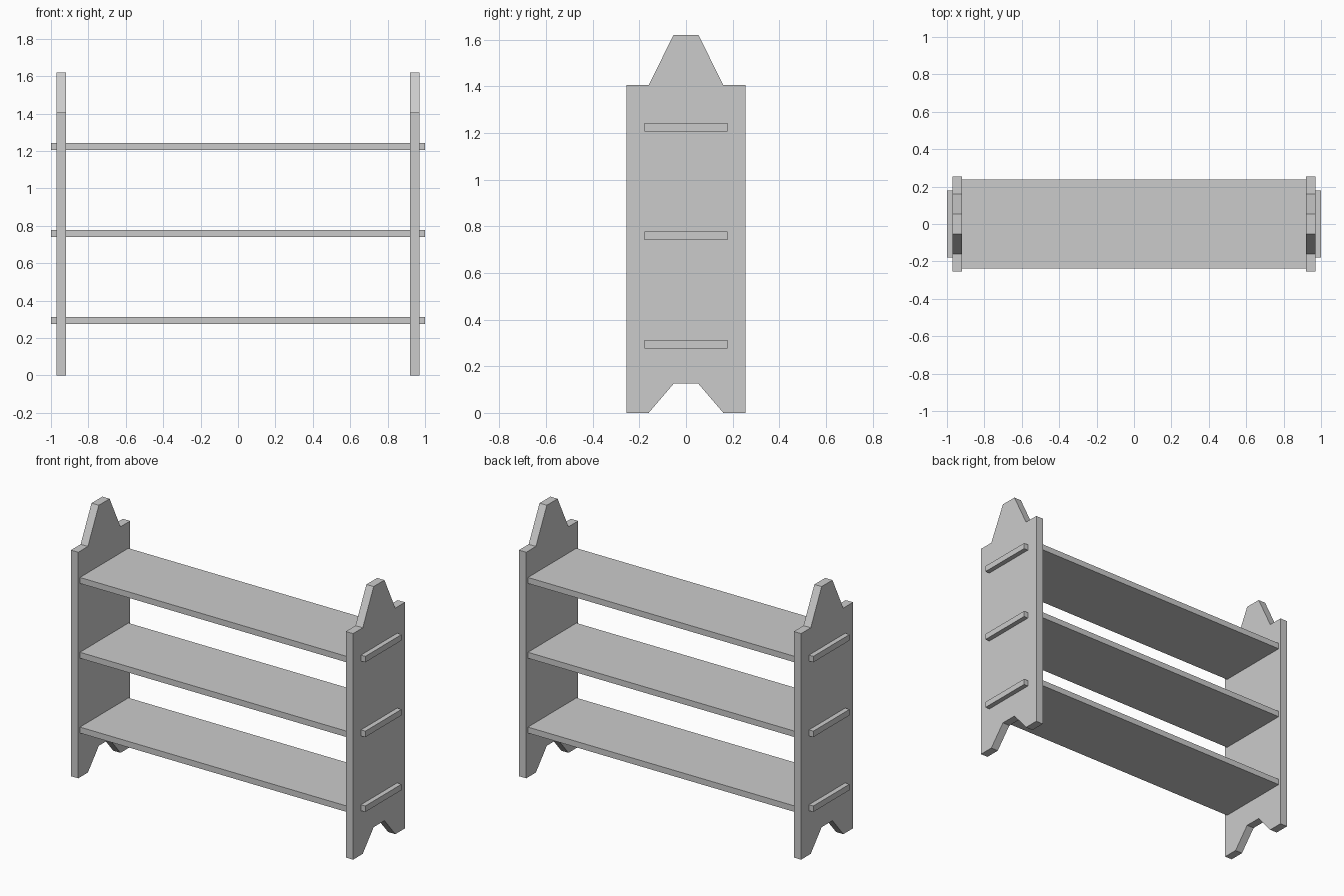
import bpy
import bmesh
from mathutils import Vector

if "Cube" in bpy.data.objects:
    bpy.data.objects.remove(bpy.data.objects["Cube"])


def prism(name, outline, to_3d, depth):
    """Extrude a flat outline along depth; to_3d places each outline point."""
    bm = bmesh.new()
    face = bm.faces.new([bm.verts.new(to_3d(a, b)) for a, b in outline])
    ext = bmesh.ops.extrude_face_region(bm, geom=[face])
    moved = [v for v in ext["geom"] if isinstance(v, bmesh.types.BMVert)]
    bmesh.ops.translate(bm, verts=moved, vec=Vector(depth))
    bmesh.ops.recalc_face_normals(bm, faces=bm.faces)
    mesh = bpy.data.meshes.new(name)
    bm.to_mesh(mesh)
    bm.free()
    obj = bpy.data.objects.new(name, mesh)
    bpy.context.collection.objects.link(obj)
    return obj


def mirrored(half):
    """Complete a half outline by reflecting it in its first coordinate."""
    return half + [(-a, b) for a, b in reversed(half)]


# Side panels: notched feet, square shoulders and a tapered crest
panel_half = [(0.053, 0.125), (0.16, 0), (0.255, 0),
              (0.255, 1.405), (0.16, 1.405), (0.053, 1.62)]
for name, x in (("left_side_panel", -0.97), ("right_side_panel", 0.92)):
    prism(name, mirrored(panel_half), lambda y, z: (x, y, z), (0.05, 0, 0))

# Shelves: boards with end tenons that pass through the side panels
shelf_half = [(0.92, -0.238), (0.92, -0.178), (1.0, -0.178),
              (1.0, 0.178), (0.92, 0.178), (0.92, 0.238)]
for name, z in (("lower_shelf", 0.275), ("middle_shelf", 0.74), ("upper_shelf", 1.205)):
    prism(name, mirrored(shelf_half), lambda px, py: (px, py, z), (0, 0, 0.037))
